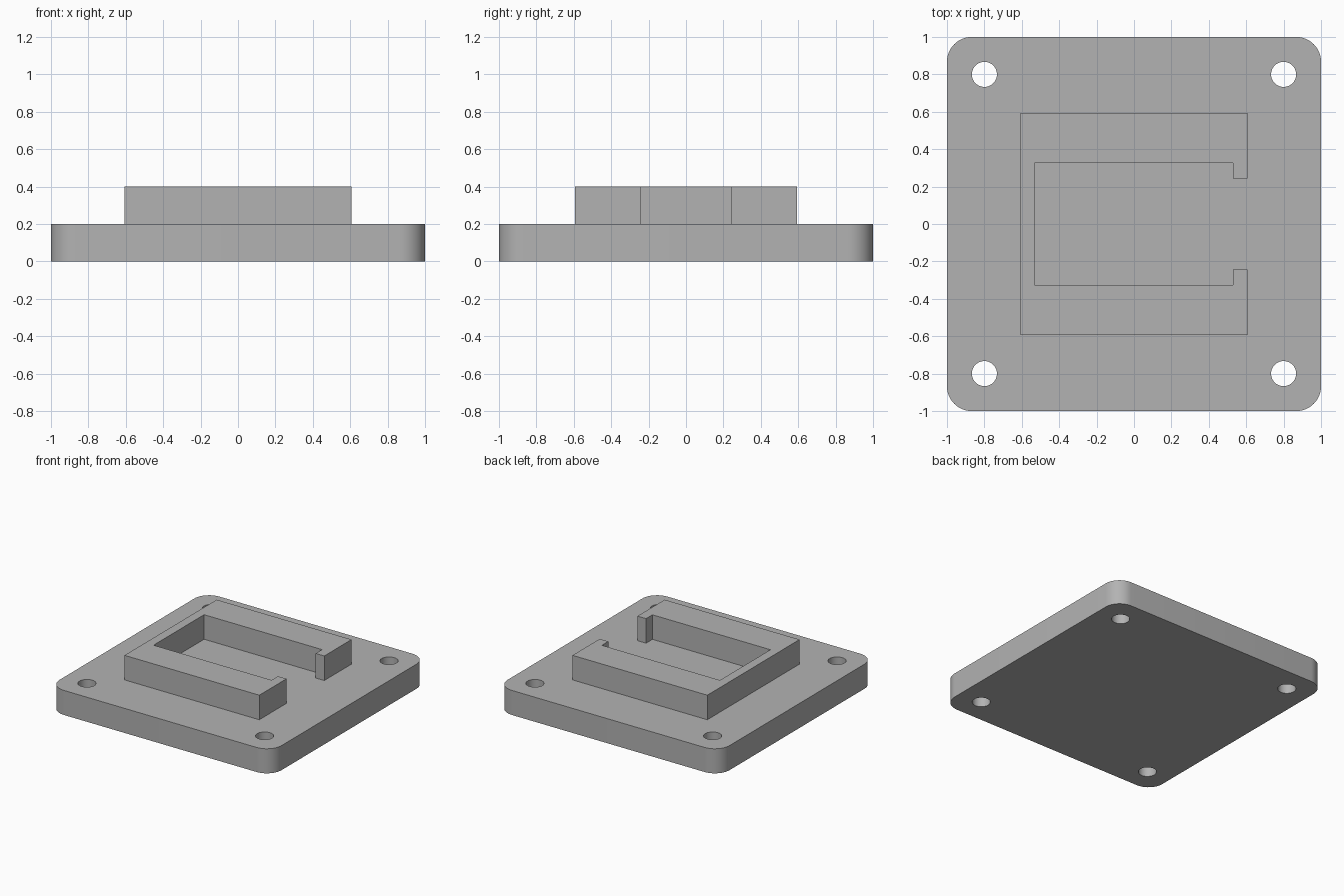
import bpy
import bmesh
from math import cos, sin, radians, tau

cube = bpy.data.objects.get("Cube")
if cube:
    bpy.data.objects.remove(cube, do_unlink=True)

THICK = 0.2
CORNER = 0.133
HOLE_RADIUS = 0.067
HOLE_POS = 0.8

grey = bpy.data.materials.new("plain grey")
grey.use_nodes = True
colour = (0.45, 0.45, 0.45, 1)
grey.diffuse_color = colour
grey.node_tree.nodes["Principled BSDF"].inputs["Base Color"].default_value = colour


def arc(cx, cy, radius, start, sweep, steps):
    """Points along an arc, angles in radians."""
    return [(cx + radius * cos(start + sweep * i / steps),
             cy + radius * sin(start + sweep * i / steps)) for i in range(steps + 1)]


def extruded(name, loops, bottom, height):
    """Fill an outline (with any hole loops) and extrude it upwards."""
    bm = bmesh.new()
    edges = []
    for loop in loops:
        verts = [bm.verts.new((x, y, bottom)) for x, y in loop]
        edges += [bm.edges.new((v, verts[i - 1])) for i, v in enumerate(verts)]
    bmesh.ops.triangle_fill(bm, use_beauty=True, use_dissolve=False, edges=edges)
    result = bmesh.ops.extrude_face_region(bm, geom=bm.faces[:], use_keep_orig=True)
    top = [g for g in result["geom"] if isinstance(g, bmesh.types.BMVert)]
    bmesh.ops.translate(bm, verts=top, vec=(0, 0, height))
    bmesh.ops.recalc_face_normals(bm, faces=bm.faces[:])
    mesh = bpy.data.meshes.new(name)
    bm.to_mesh(mesh)
    bm.free()
    mesh.materials.append(grey)
    obj = bpy.data.objects.new(name, mesh)
    bpy.context.collection.objects.link(obj)
    bpy.ops.object.select_all(action="DESELECT")
    obj.select_set(True)
    bpy.context.view_layer.objects.active = obj
    bpy.ops.object.shade_smooth_by_angle(angle=radians(30))
    return obj


# Base plate: rounded square with four screw holes
inset = 1 - CORNER
outline = []
for i, (sx, sy) in enumerate([(1, 1), (-1, 1), (-1, -1), (1, -1)]):
    outline += arc(sx * inset, sy * inset, CORNER, i * tau / 4, tau / 4, 12)
holes = [arc(sx * HOLE_POS, sy * HOLE_POS, HOLE_RADIUS, 0, tau, 40)[:-1]
         for sx in (-1, 1) for sy in (-1, 1)]
extruded("base_plate", [outline] + holes, 0, THICK)

# Raised C-shaped holder, open on the left side between two lips
half = [(-0.607, 0.593), (0.607, 0.593), (0.607, 0.243),
        (0.53, 0.243), (0.53, 0.325), (-0.533, 0.325)]
holder = half + [(x, -y) for x, y in reversed(half)]
extruded("holder_wall", [holder], THICK, THICK)
